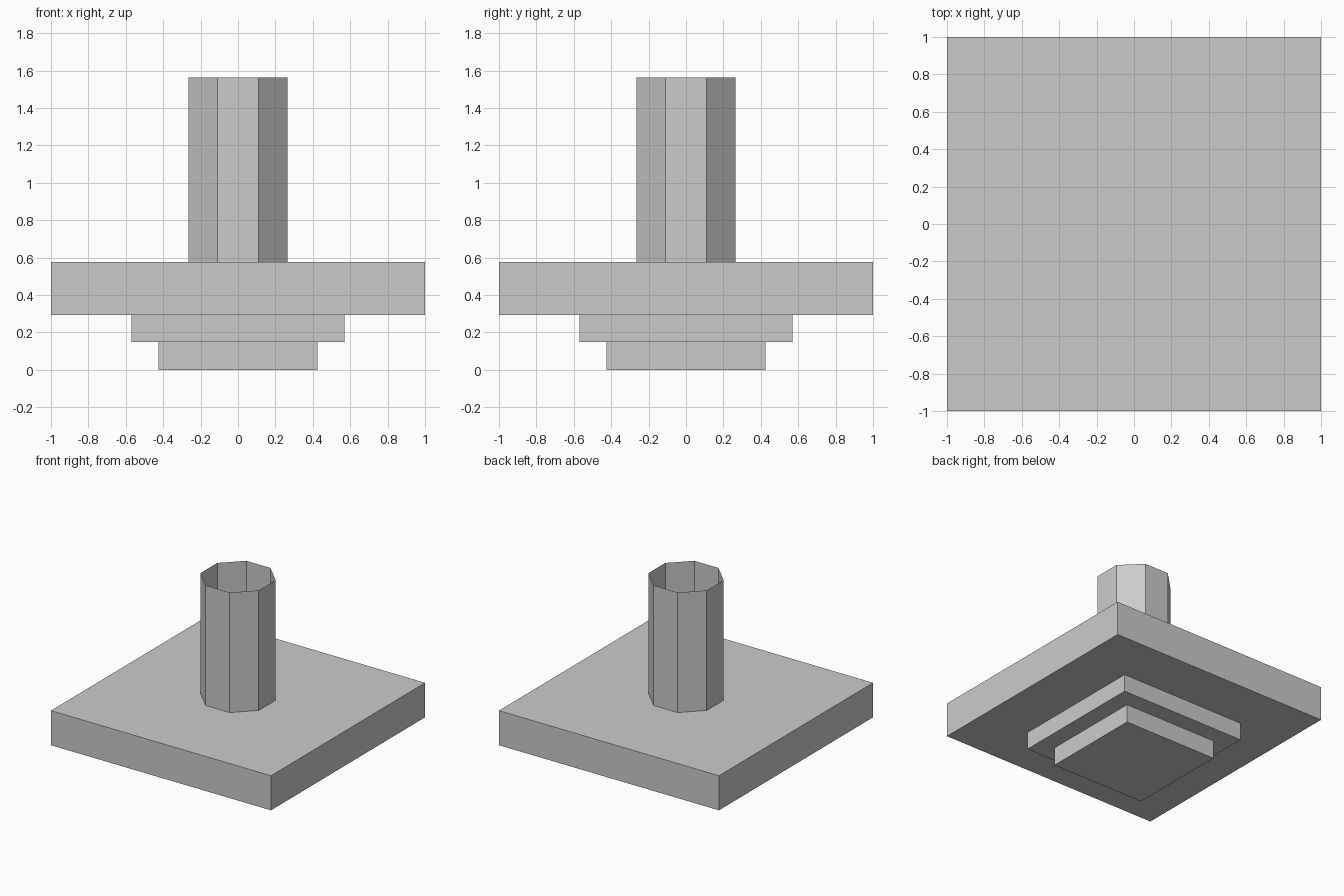
import bpy
import math

default = bpy.data.objects.get("Cube")
if default:
    bpy.data.objects.remove(default, do_unlink=True)

grey = bpy.data.materials.new("plain_grey")
grey.use_nodes = True
COLOUR = (0.6, 0.6, 0.6, 1)
grey.diffuse_color = COLOUR
grey.node_tree.nodes["Principled BSDF"].inputs["Base Color"].default_value = COLOUR


def slab(name, width, bottom, top):
    """Square slab centred on the z axis."""
    bpy.ops.mesh.primitive_cube_add(size=1, location=(0, 0, (bottom + top) / 2))
    obj = bpy.context.object
    obj.name = name
    obj.scale = (width, width, top - bottom)
    bpy.ops.object.transform_apply(location=False, rotation=False, scale=True)
    obj.data.materials.append(grey)


# Stepped base, widening upwards
slab("bottom_step", 0.85, 0, 0.15)
slab("middle_step", 1.14, 0.15, 0.293)
slab("top_plate", 2, 0.293, 0.577)

# Open eight-sided tube with thin walls and flats facing the front and sides
SIDES, APOTHEM, BOTTOM, TOP = 8, 0.265, 0.577, 1.563
bpy.ops.mesh.primitive_cylinder_add(
    vertices=SIDES, radius=APOTHEM / math.cos(math.pi / SIDES), depth=TOP - BOTTOM,
    end_fill_type='NOTHING', location=(0, 0, (BOTTOM + TOP) / 2),
    rotation=(0, 0, math.pi / SIDES))
tube = bpy.context.object
tube.name = "octagonal_tube"
bpy.ops.object.transform_apply(location=False, rotation=True, scale=False)
tube.data.materials.append(grey)
